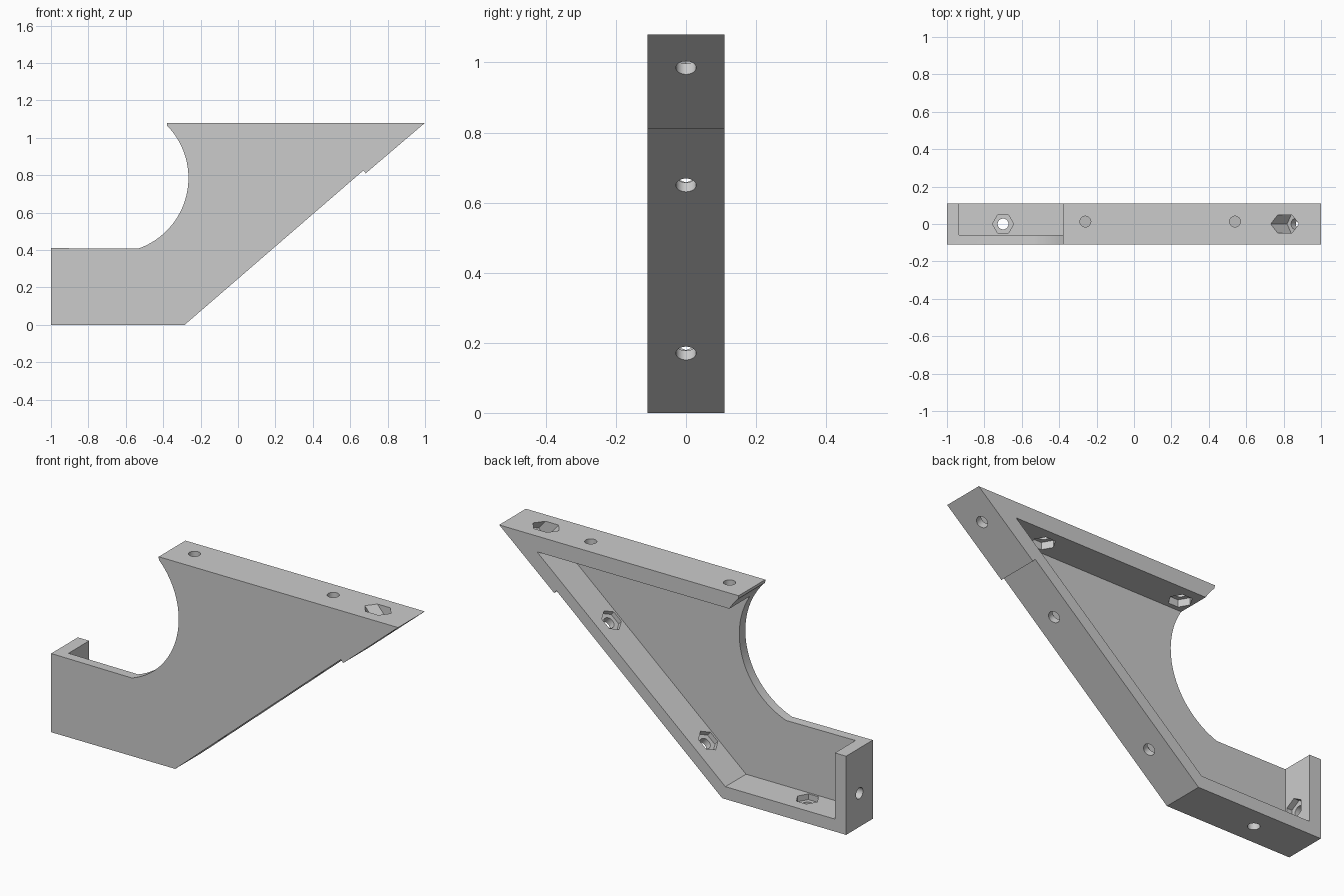
import bpy, bmesh
from math import sin, cos, atan2, pi
from mathutils import Matrix, Vector

if "Cube" in bpy.data.objects:
    bpy.data.objects.remove(bpy.data.objects["Cube"], do_unlink=True)

# One plain material
grey = bpy.data.materials.new("light_grey")
grey.use_nodes = True
colour = (0.6, 0.6, 0.6, 1)
grey.diffuse_color = colour
grey.node_tree.nodes["Principled BSDF"].inputs["Base Color"].default_value = colour

Y = Vector((0, 1, 0))


def frame(origin, direction):
    """Matrix whose local z follows direction and whose local y is world y."""
    d = Vector(direction).normalized()
    t = Y.cross(d)
    return Matrix.Translation(origin) @ Matrix((t, Y, d)).transposed().to_4x4()


def prism(name, points, low, high, matrix):
    """Extrude a flat outline along local z."""
    bm = bmesh.new()
    face = bm.faces.new([bm.verts.new((x, y, low)) for x, y in points])
    top = bmesh.ops.extrude_face_region(bm, geom=[face])["geom"]
    moved = [v for v in top if isinstance(v, bmesh.types.BMVert)]
    bmesh.ops.translate(bm, verts=moved, vec=(0, 0, high - low))
    bmesh.ops.transform(bm, matrix=matrix, verts=bm.verts)
    bmesh.ops.recalc_face_normals(bm, faces=bm.faces)
    mesh = bpy.data.meshes.new(name)
    bm.to_mesh(mesh)
    bm.free()
    mesh.materials.append(grey)
    obj = bpy.data.objects.new(name, mesh)
    bpy.context.collection.objects.link(obj)
    return obj


def circle(radius, sides):
    return [(radius * cos(2 * pi * i / sides), radius * sin(2 * pi * i / sides))
            for i in range(sides)]


def cut(target, cutter):
    cutter.hide_render = True
    bpy.context.view_layer.objects.active = target
    mod = target.modifiers.new("cut", "BOOLEAN")
    mod.operation, mod.solver, mod.object = "DIFFERENCE", "EXACT", cutter
    bpy.ops.object.modifier_apply(modifier=mod.name)
    bpy.data.objects.remove(cutter, do_unlink=True)


# Bracket outline in x and z, with the concave arc on its upper left
side = Matrix(((1, 0, 0), (0, 0, -1), (0, 1, 0))).to_4x4()
cx, cz, radius = -0.665, 0.785, 0.4
start, end = atan2(-0.377, 0.13), atan2(0.28, 0.285)
steps = 32
arc = [(cx + radius * cos(a), cz + radius * sin(a))
       for a in (start + (end - start) * i / steps for i in range(steps + 1))]
outline = [(-0.38, 1.08), (1, 1.08), (0.683, 0.81), (0.67, 0.825),
           (-0.285, 0), (-1, 0), (-1, 0.41)]
bracket = prism("bracket", arc + outline, -0.11, 0.11, side)

# Pocket open to the back, leaving a front web and edge walls
wall, top_wall = 0.065, 0.082
inner = [(-1 + wall, wall), (-0.304, wall),
         (0.782, 1.08 - top_wall), (-1 + wall, 1.08 - top_wall)]
cut(bracket, prism("pocket", inner, -0.2, 0.06, side))

# Bolt holes with hexagonal nut recesses: outer point, inward direction, floor, end
slope = (-0.652, 0, 0.758)
bolts = [
    ((-0.7, 0, 0), (0, 0, 1), 0.035, 0.09),
    ((-1, 0, 0.175), (1, 0, 0), 0.035, 0.09),
    ((-0.088, 0, 0.17), slope, 0.035, 0.09),
    ((0.467, 0, 0.65), slope, 0.035, 0.09),
    ((0.888, 0, 0.985), slope, 0.04, 0.3),
    ((-0.26, 0.013, 1.08), (0, 0, -1), 0.045, 0.1),
    ((0.54, 0.013, 1.08), (0, 0, -1), 0.045, 0.1),
]
for point, inward, floor, finish in bolts:
    place = frame(point, inward)
    cut(bracket, prism("hole", circle(0.029, 24), -0.05, floor + 0.01, place))
    cut(bracket, prism("nut_recess", circle(0.057, 6), floor, finish, place))

# Smooth the curved faces only
bpy.ops.object.select_all(action="DESELECT")
bracket.select_set(True)
bpy.context.view_layer.objects.active = bracket
bpy.ops.object.shade_smooth_by_angle(angle=pi / 6)
